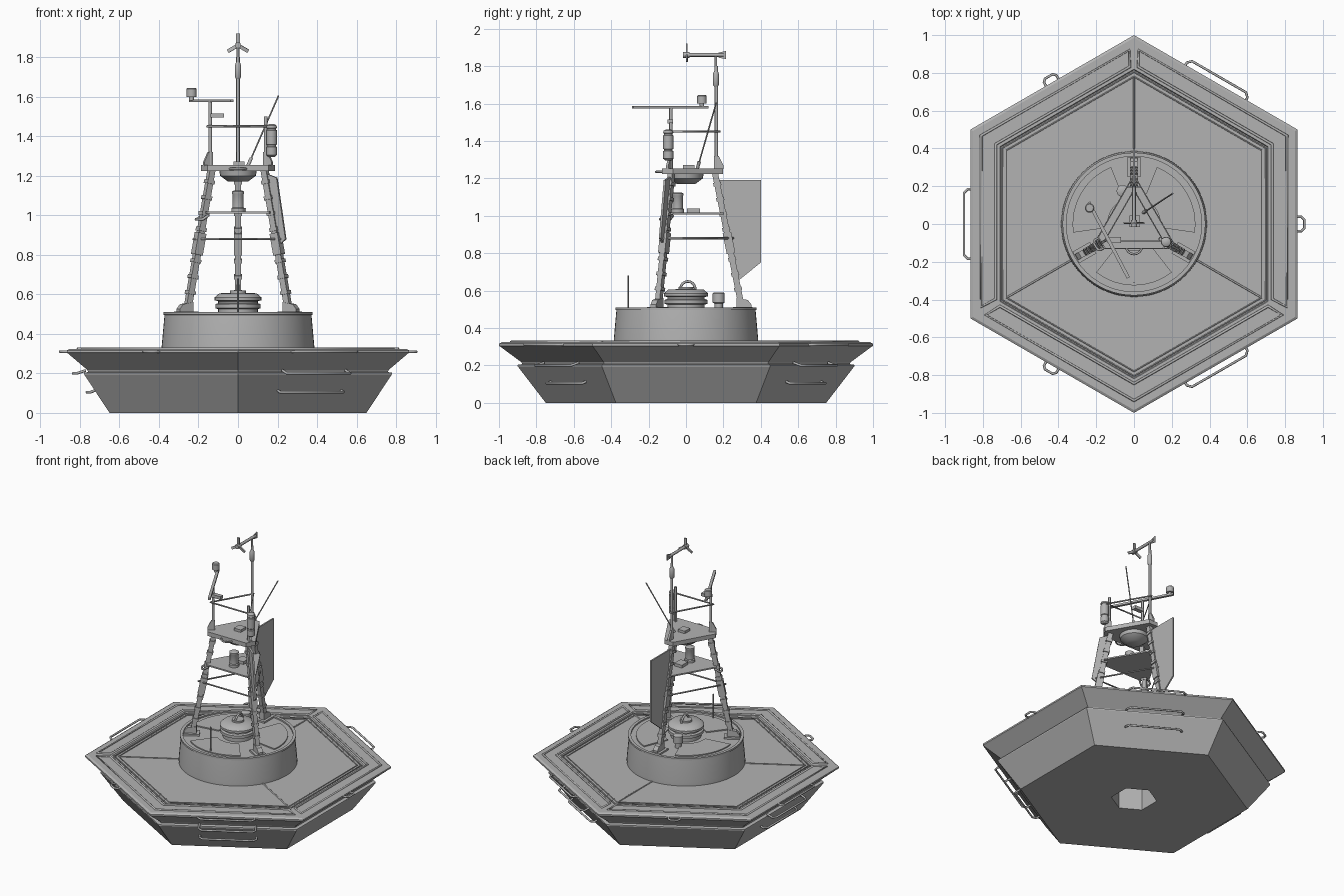
import bpy, bmesh
from math import sin, cos, pi, radians
from mathutils import Vector, Matrix

cube = bpy.data.objects.get("Cube")
if cube:
    bpy.data.objects.remove(cube, do_unlink=True)

grey = bpy.data.materials.new("plain_grey")
grey.use_nodes = True
GREY = (0.45, 0.45, 0.45, 1)
grey.diffuse_color = GREY
grey.node_tree.nodes["Principled BSDF"].inputs["Base Color"].default_value = GREY
LEGS = {"right": 210, "left": 330, "back": 90}


def polar(r, deg, z):
    return Vector((r * cos(radians(deg)), r * sin(radians(deg)), z))


def finish(name, bm, smooth=False):
    bmesh.ops.recalc_face_normals(bm, faces=bm.faces)
    me = bpy.data.meshes.new(name)
    bm.to_mesh(me)
    bm.free()
    me.materials.append(grey)
    ob = bpy.data.objects.new(name, me)
    bpy.context.collection.objects.link(ob)
    if smooth:
        select(ob)
        bpy.ops.object.shade_smooth_by_angle(angle=radians(40))
    return ob


def select(ob):
    bpy.ops.object.select_all(action='DESELECT')
    ob.select_set(True)
    bpy.context.view_layer.objects.active = ob


def lathe(name, profile, sides=32, centre=(0, 0), phase=0, smooth=True):
    """Closed solid of revolution from (radius, z) points."""
    bm = bmesh.new()
    rings = []
    for r, z in profile:
        rings.append([bm.verts.new(polar(r, phase + 360 * i / sides, z) + Vector((*centre, 0)))
                      for i in range(sides)])
    for a, b in zip(rings, rings[1:]):
        for i in range(sides):
            j = (i + 1) % sides
            bm.faces.new((a[i], a[j], b[j], b[i]))
    bm.faces.new(rings[0])
    bm.faces.new(rings[-1])
    return finish(name, bm, smooth)


def prism(name, points, offset):
    """Extrude a planar outline along an offset."""
    bm = bmesh.new()
    face = bm.faces.new([bm.verts.new(p) for p in points])
    new = bmesh.ops.extrude_face_region(bm, geom=[face])["geom"]
    bmesh.ops.translate(bm, vec=offset, verts=[v for v in new if isinstance(v, bmesh.types.BMVert)])
    return finish(name, bm)


def fin(name, outline, deg, thick):
    """Upright radial plate from (radius, z) points."""
    side = polar(thick, deg + 90, 0)
    return prism(name, [polar(r, deg, z) - side / 2 for r, z in outline], side)


def beam(name, a, b, w, d, ref):
    """Rectangular bar from a to b, depth d along ref."""
    a, b = Vector(a), Vector(b)
    axis = (b - a).normalized()
    x = Vector(ref).cross(axis).normalized()
    y = axis.cross(x)
    corners = [a + x * w * s / 2 + y * d * t / 2 for s, t in ((-1, -1), (1, -1), (1, 1), (-1, 1))]
    return prism(name, corners, b - a)


def box(name, centre, size):
    x, y, z = centre
    return beam(name, (x, y, z - size[2] / 2), (x, y, z + size[2] / 2), size[0], size[1], (0, 1, 0))


def tube(name, points, r, closed=False):
    cu = bpy.data.curves.new(name, 'CURVE')
    cu.dimensions = '3D'
    cu.bevel_depth, cu.bevel_resolution, cu.use_fill_caps = r, 2, True
    sp = cu.splines.new('POLY')
    sp.points.add(len(points) - 1)
    for p, co in zip(sp.points, points):
        p.co = (*co, 1)
    sp.use_cyclic_u = closed
    cu.materials.append(grey)
    ob = bpy.data.objects.new(name, cu)
    bpy.context.collection.objects.link(ob)
    select(ob)
    bpy.ops.object.convert(target='MESH')
    return ob


def triangle(name, R, z, thick, cut=10):
    pts = [polar(R, a + s * cut, z) for a in (90, 210, 330) for s in (-1, 1)]
    return prism(name, pts, Vector((0, 0, thick)))


# Hexagonal float with a well underneath
lathe("float_hull", [(.15, .28), (.15, 0), (.75, 0), (.9, .195), (.9, .203), (.875, .207), (.88, .217),
                     (.99, .298), (1, .305), (1, .316), (.985, .324), (.82, .324), (.815, .316), (.1, .316)],
      6, phase=30, smooth=False)

# Deck beads: three chevron frames, two thin outlines, three seams
for n, mid in enumerate((30, 150, 270)):
    pts = []
    for R, order in ((.935, (-60, 60)), (.845, (60, -60))):
        corner = polar(R, mid, .324)
        ends = [polar(R, mid + s, .324).lerp(corner, .03) for s in order]
        pts += [ends[0], corner, ends[1]]
    tube(f"deck_frame_{n}", pts, .008, True)
    tube(f"deck_seam_{n}", [polar(.38, mid + 60, .316), polar(.78, mid + 60, .316)], .005)
for n, R in enumerate((.805, .78)):
    tube(f"deck_outline_{n}", [polar(R, 30 + 60 * i, .318) for i in range(6)], .004, True)


# Grab rails on the float sides
def rail(name, deg, half, r0, r1, z0, z1, cut):
    t = polar(1, deg + 90, 0)
    pts = [polar(r0, deg, z0) - t * half, polar(r1 - cut, deg, z1) - t * half,
           polar(r1, deg, z1) - t * (half - cut), polar(r1, deg, z1) + t * (half - cut),
           polar(r1 - cut, deg, z1) + t * half, polar(r0, deg, z0) + t * half]
    tube(name, pts, .007)


for deg in (60, 180, 300):
    rail(f"rim_rail_{deg}", deg, .185, .85, .9, .31, .31, .02)
    rail(f"middle_rail_{deg}", deg, .185, .77, .835, .215, .2, .02)
    rail(f"lower_rail_{deg}", deg, .185, .71, .765, .12, .105, .02)
    rail(f"mooring_eye_{deg}", deg + 60, .038, .85, .902, .31, .31, .015)

# Drum with lip and fan-shaped covers
lathe("drum", [(.386, .315), (.386, .34), (.372, .495), (.378, .497), (.378, .51), (.358, .51),
               (.358, .5), (.05, .5)], 64)
for mid in (30, 150, 270):
    arc = [mid - 38 + 76 * i / 12 for i in range(13)]
    outline = [polar(.325, a, .499) for a in arc] + [polar(.14, a, .499) for a in reversed(arc)]
    prism(f"drum_cover_{mid}", outline, Vector((0, 0, .009)))

# Hatch dome, lifting ring, drum fittings
lathe("hatch_dome", [(.1, .5), (.1, .525), (.115, .53), (.115, .55), (.1, .555), (.1, .565), (.118, .57),
                     (.118, .585), (.095, .605), (.04, .608), (.04, .62), (.02, .62)], 32)
tube("lifting_ring", [(0, .01 + .04 * cos(pi * i / 8), .607 + .042 * sin(pi * i / 8)) for i in range(9)], .007)
lathe("vent_pot", [(.022, .5), (.022, .53), (.032, .535), (.032, .585), (.025, .59)], 20, (-.06, .175))
tube("drum_whip", [(0, -.31, .5), (0, -.31, .68)], .004)


# Tower legs, feet, clamps, bolts and upper masts
def leg_radius(z):
    return .3 + (z - .5) / .73 * (.155 - .3)


for side, deg in LEGS.items():
    out = polar(1, deg, 0)
    at = lambda z, push=0: polar(leg_radius(z) + push, deg, z)
    beam(f"{side}_leg", at(.5), at(1.23), .028, .032, out)
    beam(f"{side}_leg_clamp", at(.8), at(.91), .042, .046, out)
    fin(f"{side}_foot", [(.27, .5), (.35, .5), (.35, .525), (.33, .55), (.27, .56)], deg, .035)
    fin(f"{side}_foot_pad", [(.25, .5), (.355, .5), (.355, .512), (.25, .512)], deg, .07)
    for i in range(8):
        z = .6 + i * .08
        beam(f"{side}_leg_cleat_{i}", at(z), at(z + .018), .04, .042, out)
    fin(f"{side}_mast_gusset", [(.15, 1.25), (.2, 1.25), (.2, 1.27), (.175, 1.32), (.15, 1.32)], deg, .014)
    top = {"right": 1.58, "left": 1.5, "back": 1.8}[side]
    tube(f"{side}_mast", [polar(.162, deg, 1.24), polar(.162, deg, top)], .009)

# Cross rods, shelf and main platform
for name, R, z in (("lower_rods", .26, .88), ("upper_rods", .18, 1.45)):
    tube(name, [polar(R, a, z) for a in LEGS.values()], .006, True)
triangle("shelf", .205, 1.008, .01)
triangle("platform", .2, 1.224, .03)
lathe("platform_underside", [(.05, 1.17), (.09, 1.2), (.095, 1.226)], 24)
box("platform_box", (.005, .015, 1.262), (.055, .06, .02))
tube("platform_eye", [(.042 * cos(pi * i / 8), -.118 - .042 * sin(pi * i / 8), 1.235) for i in range(9)], .006)
rail("leg_eye", 210, .03, .19, .235, 1.0, .98, .012)

# Radar reflector sail and narrow leg panel
fin("sail", [(.165, 1.19), (.4, 1.19), (.4, .75), (.27, .645)], 90, .01)
fin("leg_panel", [(.17, 1.21), (.228, 1.19), (.28, .88), (.245, .85)], 330, .012)

# Shelf instruments
lathe("shelf_lantern", [(.034, 1.015), (.034, 1.035), (.028, 1.04), (.028, 1.105), (.031, 1.11),
                        (.031, 1.12), (.02, 1.125)], 20, (0, -.045))
box("shelf_box", (.01, .04, 1.028), (.06, .07, .02))

# Canister beside the left mast
lathe("canister", [(.015, 1.295), (.027, 1.305), (.027, 1.345), (.023, 1.348), (.023, 1.355), (.027, 1.358),
                   (.027, 1.43), (.023, 1.433), (.023, 1.44), (.027, 1.443), (.025, 1.455), (.012, 1.462)],
      20, (.17, -.095))
for z in (1.33, 1.42):
    beam(f"canister_bracket_{z}", (.135, -.08, z), (.17, -.095, z), .012, .012, (0, 0, 1))

# Diagonal arm with sensor on the right mast
beam("sensor_arm", (-.24, .115, 1.58), (-.03, -.285, 1.58), .018, .014, (0, 0, 1))
lathe("sensor_stem", [(.012, 1.58), (.012, 1.605)], 12, (-.235, .085))
lathe("sensor_head", [(.025, 1.6), (.025, 1.64), (.02, 1.645)], 16, (-.235, .085))
box("mast_box", (-.105, -.085, 1.505), (.07, .03, .022))

# Slanted whip aerial
tube("slanted_whip", [(.05, .06, 1.25), (.205, .162, 1.605)], .004)
tube("whip_base", [(.05, .06, 1.25), (.067, .071, 1.29)], .009)

# Wind gauge on the back mast
lathe("mast_sleeve", [(.01, 1.69), (.016, 1.7), (.016, 1.76), (.009, 1.775)], 16, (0, .16))
tube("gauge_stem", [(0, .16, 1.76), (0, .16, 1.86)], .007)
tube("gauge_body", [(0, .01, 1.86), (0, .2, 1.86)], .01)
tube("gauge_nose", [(0, -.015, 1.86), (0, .02, 1.86)], .016)
fin("gauge_tail", [(.175, 1.845), (.215, 1.838), (.215, 1.882), (.175, 1.872)], 90, .006)
for i in range(3):
    d = Vector((sin(2 * pi * i / 3), 0, cos(2 * pi * i / 3)))
    hub = Vector((0, .005, 1.86))
    beam(f"propeller_blade_{i}", hub, hub + d * .06, .018, .008, (.4, 1, 0) if i else (0, 1, 0))
